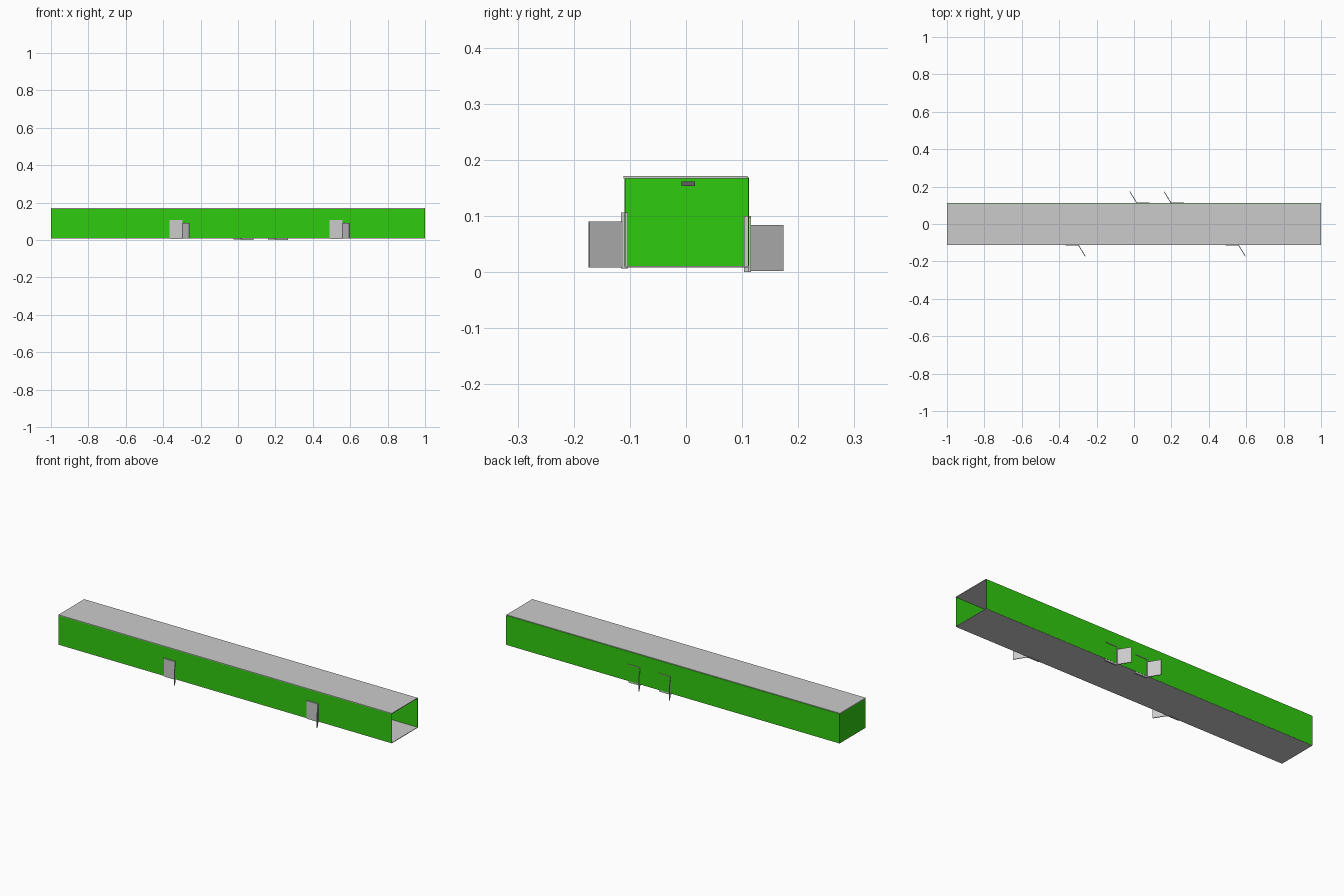
import bpy
from math import atan2, hypot
from mathutils import Matrix, Vector

if "Cube" in bpy.data.objects:
    bpy.data.objects.remove(bpy.data.objects["Cube"])


def material(name, color):
    m = bpy.data.materials.new(name)
    m.diffuse_color = color
    m.use_nodes = True
    m.node_tree.nodes["Principled BSDF"].inputs["Base Color"].default_value = m.diffuse_color
    return m


green = material("green_paint", (0.03, 0.6, 0.005, 1))
dark = material("dark_grey", (0.12, 0.12, 0.12, 1))


def box(name, lo, hi, mat=None, matrix=Matrix()):
    """Box between two corners, then moved by a matrix."""
    lo, hi = Vector(lo), Vector(hi)
    bpy.ops.mesh.primitive_cube_add(size=1)
    ob = bpy.context.object
    ob.name = name
    size = hi - lo
    ob.data.transform(matrix @ Matrix.Translation((lo + hi) / 2)
                      @ Matrix.Diagonal((*size, 1)))
    if mat:
        ob.data.materials.append(mat)
    return ob


# Corridor shell, open at the +x end
box("floor", (-1, -0.110, 0.008), (1, 0.112, 0.011))
box("roof", (-1, -0.111, 0.167), (1, 0.110, 0.171))
box("front_wall", (-1, -0.110, 0.009), (1, -0.108, 0.168), green)
box("back_wall", (-1, 0.1105, 0.009), (1, 0.1125, 0.168), green)
box("end_wall", (-1, -0.110, 0.009), (-0.998, 0.112, 0.168), green)

# Small fitting high on the end wall
box("end_fitting", (-0.998, -0.008, 0.153), (-0.985, 0.016, 0.161), dark)


def door(name, matrix):
    """Doorway on the front wall with its leaf swung open; hinge at x = 0."""
    # Doorway panel and its slim frame
    box(name + "_panel", (-0.069, -0.1115, 0), (0, -0.1036, 0.099), None, matrix)
    box(name + "_header", (-0.069, -0.116, 0.097), (0, -0.1036, 0.100), None, matrix)
    box(name + "_hinge_post", (-0.003, -0.116, 0), (0, -0.1036, 0.099), None, matrix)
    # Open leaf
    dx, dy = 0.037, -0.060
    swing = Matrix.Translation((0, -0.113, 0)) @ Matrix.Rotation(atan2(dy, dx), 4, 'Z')
    box(name + "_leaf", (0, -0.002, 0.002), (hypot(dx, dy), 0.002, 0.084), None,
        matrix @ swing)


# Two doors on the front, two on the back turned half way round
for i, x in enumerate((-0.297, 0.559)):
    door(f"front_door_{i + 1}", Matrix.Translation((x, 0, 0.006)))
for i, x in enumerate((0.015, 0.198)):
    door(f"back_door_{i + 1}",
         Matrix.Translation((x, 0, 0)) @ Matrix.Rotation(3.14159265, 4, 'Z'))
